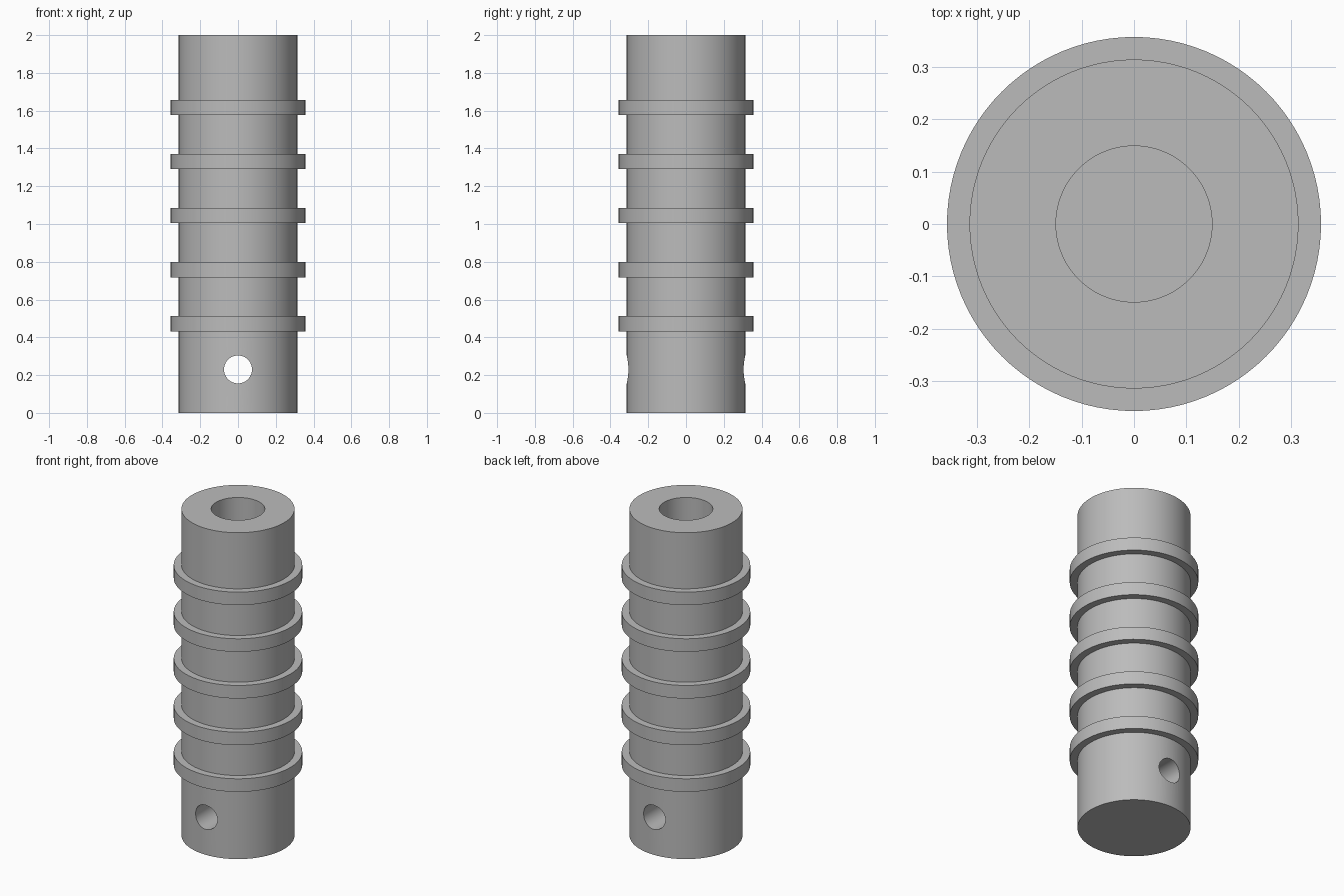
import bpy
import math

cube = bpy.data.objects.get("Cube")
if cube:
    bpy.data.objects.remove(cube, do_unlink=True)

SEGMENTS = 96
BODY_R, RING_R, BORE_R = 0.314, 0.357, 0.149
HEIGHT, BORE_FLOOR = 2.0, 0.43

grey = bpy.data.materials.new("plain_grey")
grey.use_nodes = True
colour = (0.5, 0.5, 0.5, 1)
grey.diffuse_color = colour
grey.node_tree.nodes["Principled BSDF"].inputs["Base Color"].default_value = colour


def lathe(name, profile):
    """Turn a profile that starts and ends on the axis about z."""
    verts, rings, faces = [], [], []
    for r, z in profile:
        start = len(verts)
        count = SEGMENTS if r > 0 else 1
        for i in range(count):
            a = math.tau * i / SEGMENTS
            verts.append((r * math.cos(a), r * math.sin(a), z))
        rings.append([start + i % count for i in range(SEGMENTS + 1)])
    for low, high in zip(rings, rings[1:]):
        if low[0] == low[1]:
            faces.append(high[:-1][::-1])
        elif high[0] == high[1]:
            faces.append(low[:-1])
        else:
            for i in range(SEGMENTS):
                faces.append((low[i], low[i + 1], high[i + 1], high[i]))
    mesh = bpy.data.meshes.new(name)
    mesh.from_pydata(verts, [], faces)
    mesh.materials.append(grey)
    obj = bpy.data.objects.new(name, mesh)
    bpy.context.collection.objects.link(obj)
    return obj


# Ribbed sleeve with a blind bore from the top
profile = [(0, 0), (BODY_R, 0)]
for i in range(5):
    z = 0.432 + 0.286 * i
    profile += [(BODY_R, z), (RING_R, z), (RING_R, z + 0.08), (BODY_R, z + 0.08)]
profile += [(BODY_R, HEIGHT), (BORE_R, HEIGHT), (BORE_R, BORE_FLOOR), (0, BORE_FLOOR)]
sleeve = lathe("ribbed_sleeve", profile)

# Cross hole for a pin, front to back
bpy.ops.mesh.primitive_cylinder_add(vertices=48, radius=0.074, depth=1,
                                    location=(0, 0, 0.23),
                                    rotation=(math.pi / 2, 0, 0))
cutter = bpy.context.object
cutter.name = "pin_hole_cutter"
cutter.hide_render = True
cutter.data.materials.append(grey)

cut = sleeve.modifiers.new("pin_hole", 'BOOLEAN')
cut.operation = 'DIFFERENCE'
cut.solver = 'EXACT'
cut.object = cutter

bpy.ops.object.select_all(action='DESELECT')
sleeve.select_set(True)
bpy.context.view_layer.objects.active = sleeve
bpy.ops.object.modifier_apply(modifier=cut.name)
bpy.data.objects.remove(cutter, do_unlink=True)
bpy.ops.object.shade_smooth_by_angle(angle=math.radians(30))
